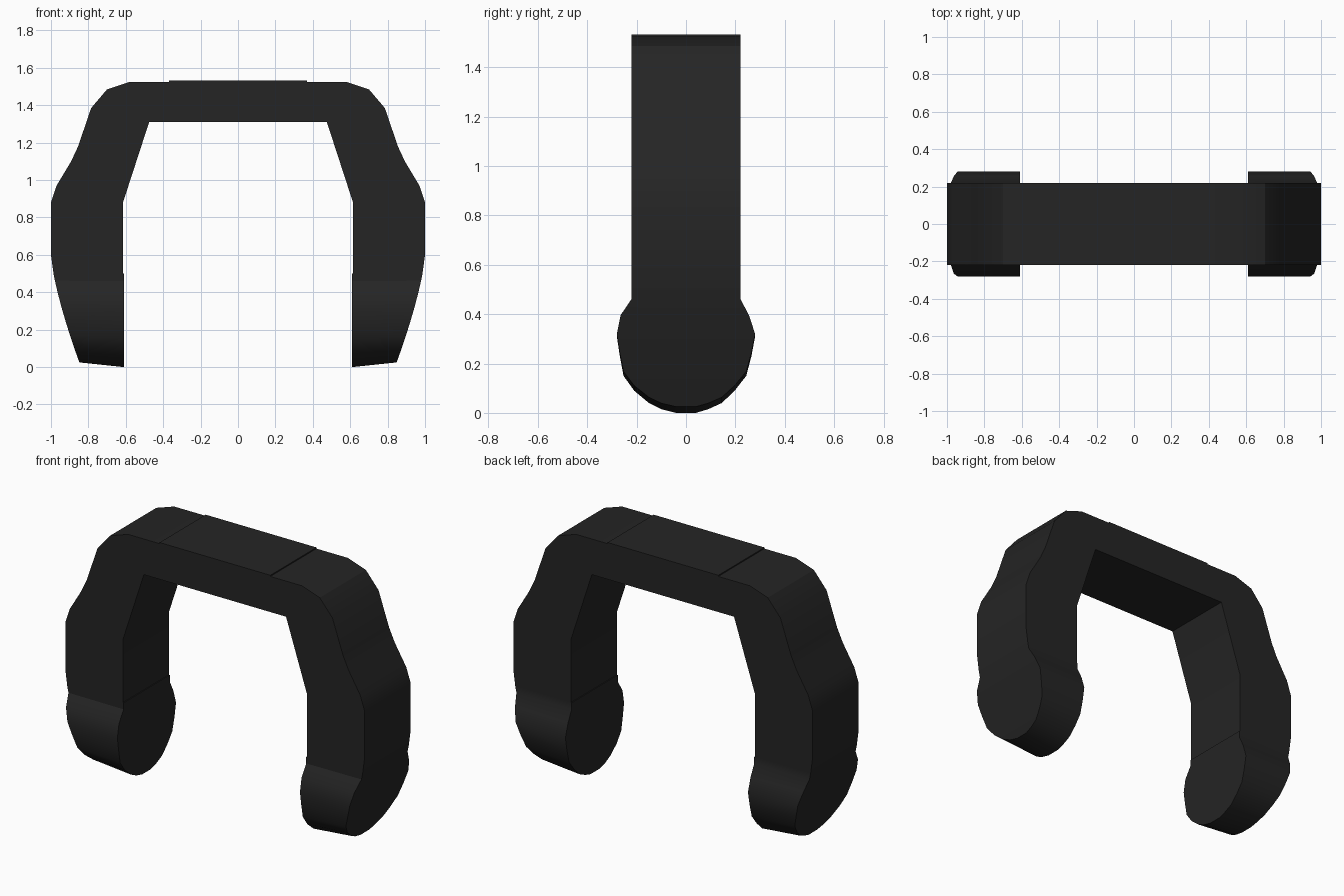
import bpy
import bmesh
from math import radians

if "Cube" in bpy.data.objects:
    bpy.data.objects.remove(bpy.data.objects["Cube"])

HALF_DEPTH = 0.22
SEAM_X = 0.37
FOOT_TOP = 0.5

black = bpy.data.materials.new("matte black")
black.use_nodes = True
colour = (0.018, 0.018, 0.018, 1)
black.diffuse_color = colour
shader = black.node_tree.nodes["Principled BSDF"]
shader.inputs["Base Color"].default_value = colour
shader.inputs["Roughness"].default_value = 0.7


def loft(name, rings):
    """Skin a list of matching vertex rings and cap both ends."""
    bm = bmesh.new()
    loops = [[bm.verts.new(p) for p in ring] for ring in rings]
    for a, b in zip(loops, loops[1:]):
        n = len(a)
        for i in range(n):
            j = (i + 1) % n
            bm.faces.new((a[i], a[j], b[j], b[i]))
    bm.faces.new(loops[0])
    bm.faces.new(loops[-1])
    bmesh.ops.recalc_face_normals(bm, faces=bm.faces)
    mesh = bpy.data.meshes.new(name)
    bm.to_mesh(mesh)
    bm.free()
    mesh.materials.append(black)
    obj = bpy.data.objects.new(name, mesh)
    bpy.context.collection.objects.link(obj)
    bpy.ops.object.select_all(action="DESELECT")
    obj.select_set(True)
    bpy.context.view_layer.objects.active = obj
    bpy.ops.object.shade_smooth_by_angle(angle=radians(30))
    return obj


def extrude(name, outline, side=1):
    """Extrude an x-z outline through the depth of the arch."""
    return loft(name, [[(side * x, y, z) for x, z in outline]
                       for y in (-HALF_DEPTH, HALF_DEPTH)])


def outer_x(z):
    """Curved outer edge of the lower leg."""
    return 1 - 0.15 * (max(0.6 - z, 0) / 0.57) ** 1.38


# Leg outline: shoulder, outer bulge, then the inner edge
leg = [(SEAM_X, 1.525), (0.58, 1.525), (0.70, 1.485), (0.785, 1.385),
       (0.855, 1.18), (0.892, 1.1), (0.97, 0.97), (1, 0.88), (1, 0.6),
       (outer_x(FOOT_TOP), FOOT_TOP), (0.615, FOOT_TOP),
       (0.615, 0.88), (0.475, 1.31), (SEAM_X, 1.31)]

# Foot rows: height, back and front reach of the rounded pad
foot = [(FOOT_TOP, -0.22, 0.22), (0.46, -0.22, 0.22), (0.39, -0.265, 0.255),
        (0.31, -0.28, 0.28), (0.23, -0.268, 0.265), (0.15, -0.253, 0.244),
        (0.09, -0.21, 0.197), (0.04, -0.15, 0.145), (0.015, -0.1, 0.09),
        (0, -0.04, 0.04)]


def foot_ring(side, z, y0, y1):
    # the sole rises slightly toward the outside
    z_out = z + 0.025 * (1 - z / FOOT_TOP)
    xi, xo = side * 0.61, side * outer_x(z_out)
    return [(xi, y0, z), (xo, y0, z_out), (xo, y1, z_out), (xi, y1, z)]


for label, side in (("left", 1), ("right", -1)):
    extrude(label + "_leg", leg, side)
    loft(label + "_foot", [foot_ring(side, *row) for row in foot])

# Top bar, standing slightly proud of the legs
extrude("top_bar", [(-SEAM_X, 1.31), (SEAM_X, 1.31),
                    (SEAM_X, 1.532), (-SEAM_X, 1.532)])
